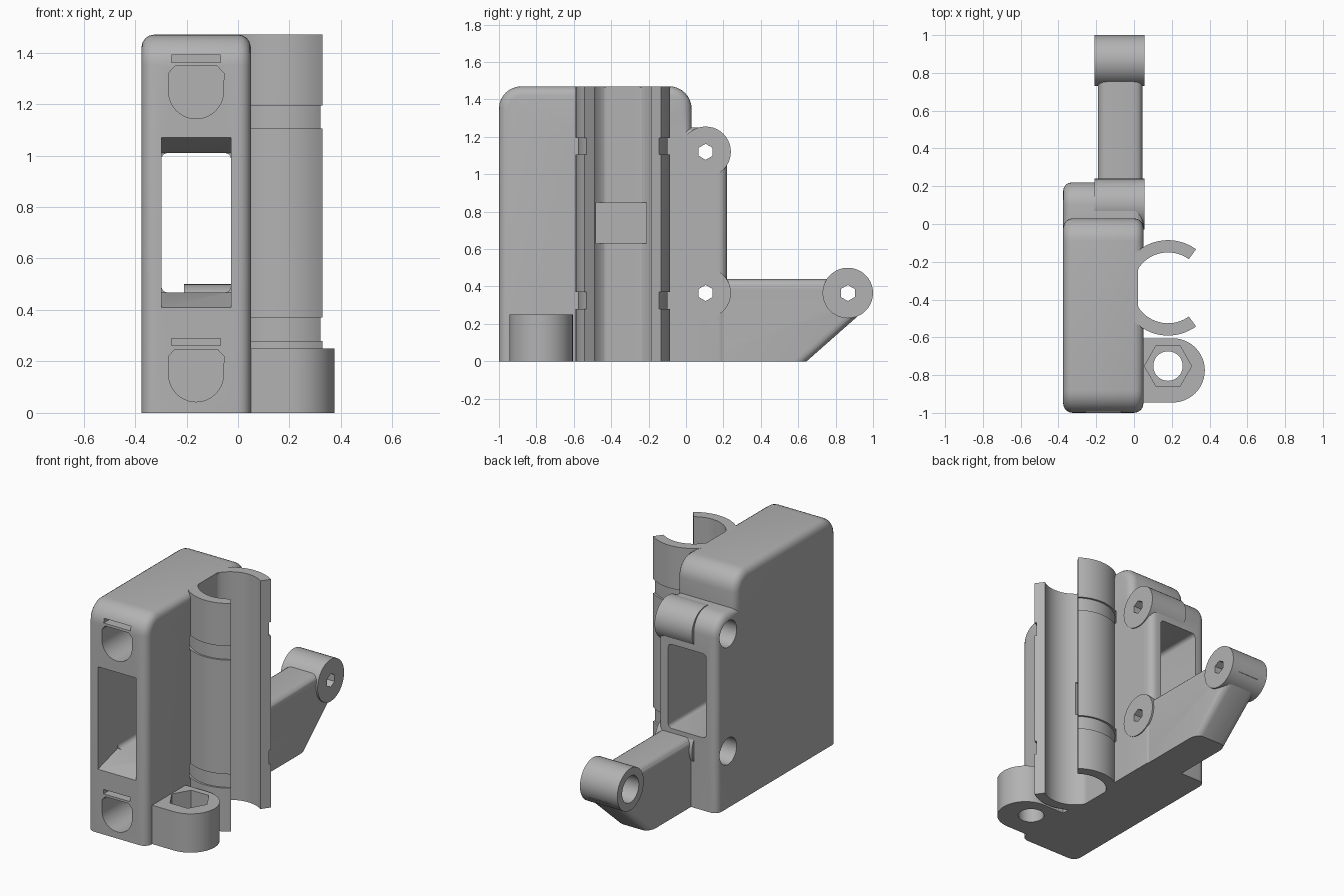
import bpy, bmesh, math
from mathutils import Vector

if "Cube" in bpy.data.objects:
    bpy.data.objects.remove(bpy.data.objects["Cube"], do_unlink=True)

GREY = (0.45, 0.45, 0.45, 1)
mat = bpy.data.materials.new("grey plastic")
mat.use_nodes = True
mat.diffuse_color = GREY
mat.node_tree.nodes["Principled BSDF"].inputs["Base Color"].default_value = GREY


def arc(cx, cy, r, start, end, n=12):
    """Points on an arc, angles in degrees."""
    angles = [math.radians(start + (end - start) * i / n) for i in range(n + 1)]
    return [(cx + r * math.cos(a), cy + r * math.sin(a)) for a in angles]


def circle(cx, cy, r, n=40, turn=0):
    return arc(cx, cy, r, turn, turn + 360, n)[:-1]


def rect(a0, a1, b0, b1):
    return [(a0, b0), (a1, b0), (a1, b1), (a0, b1)]


def rounded_rect(a0, a1, b0, b1, r):
    return (arc(a1 - r, b1 - r, r, 0, 90, 4) + arc(a0 + r, b1 - r, r, 90, 180, 4)
            + arc(a0 + r, b0 + r, r, 180, 270, 4) + arc(a1 - r, b0 + r, r, 270, 360, 4))


def prism(name, profile, axis, lo, hi, bevel=0):
    """Extrude a 2D profile along an axis; optionally round the end rims above the base."""
    place = {"x": lambda a, b, d: (d, a, b),
             "y": lambda a, b, d: (a, d, b),
             "z": lambda a, b, d: (a, b, d)}[axis]
    bm = bmesh.new()
    ends = [[bm.verts.new(place(a, b, d)) for a, b in profile] for d in (lo, hi)]
    caps = [bm.faces.new(e) for e in ends]
    n = len(profile)
    for i in range(n):
        j = (i + 1) % n
        bm.faces.new((ends[0][i], ends[0][j], ends[1][j], ends[1][i]))
    bmesh.ops.recalc_face_normals(bm, faces=bm.faces)
    if bevel:
        rim = [e for c in caps for e in c.edges if max(v.co.z for v in e.verts) > 0.001]
        bmesh.ops.bevel(bm, geom=rim, offset=bevel, segments=4, profile=0.5,
                        affect="EDGES", clamp_overlap=True)
    mesh = bpy.data.meshes.new(name)
    bm.to_mesh(mesh)
    bm.free()
    mesh.materials.append(mat)
    ob = bpy.data.objects.new(name, mesh)
    bpy.context.collection.objects.link(ob)
    return ob


def combine(targets, tool, operation="DIFFERENCE"):
    """Apply a boolean to each target, then discard the tool."""
    for ob in targets:
        mod = ob.modifiers.new("boolean", "BOOLEAN")
        mod.operation = operation
        mod.solver = "EXACT"
        mod.object = tool
        bpy.context.view_layer.update()
        graph = bpy.context.evaluated_depsgraph_get()
        mesh = bpy.data.meshes.new_from_object(ob.evaluated_get(graph))
        ob.modifiers.clear()
        ob.data = mesh
    bpy.data.objects.remove(tool, do_unlink=True)


LEFT, RIGHT = -0.375, 0.05

# Main block with the lower rear column merged into it
body = prism("body", [(-1, 0), (0.03, 0)] + arc(-0.09, 1.35, 0.12, 0, 90, 8)
             + arc(-0.88, 1.35, 0.12, 90, 180, 8), "x", LEFT, RIGHT, 0.05)
column = prism("column", [(-0.3, 0), (0.22, 0)] + arc(0.1, 1.13, 0.12, 0, 90, 8)
               + [(-0.3, 1.25)], "x", LEFT, RIGHT, 0.045)
combine([body], column, "UNION")

# Rear arm with a slanted underside
arm = prism("rear_arm", [(0.0, 0), (0.645, 0), (0.985, 0.3), (0.94, 0.44), (0.0, 0.44)],
            "x", -0.19, 0.045, 0.045)

# Hinge barrels
HINGES = {"upper_barrel": (0.105, 1.12), "lower_barrel": (0.105, 0.365),
          "arm_barrel": (0.865, 0.365)}
barrels = [prism(name, circle(y, z, 0.135), "x", -0.21, 0.056)
           for name, (y, z) in HINGES.items()]

# Open tube clip, its back flattened into the body
CX, CY = 0.18, -0.338
outer = [(max(x, 0.0), y) for x, y in arc(CX, CY, 0.2525, 54, 306, 48)]
inner = [(max(x, 0.02), y) for x, y in arc(CX, CY, 0.1875, 306, 54, 48)]
clip = prism("tube_clip", outer + inner, "z", 0, 1.47)

# Nut mount beside the front
mount = prism("nut_mount", [(0.0, -0.945)] + arc(0.205, -0.775, 0.17, -90, 90, 24)
              + [(0.0, -0.605)], "z", 0, 0.25)

# Tube bore and shallow recess in its back wall
bore = [(max(x, 0.02), y) for x, y in circle(CX, CY, 0.1875, 64)]
combine([body], prism("bore_cutter", bore, "z", -0.1, 1.6))
combine([body, clip], prism("recess_cutter", rect(-0.48, -0.21, 0.63, 0.85),
                            "x", 0.008, 0.06))

# Strap grooves around the clip
for z in (0.28, 1.105):
    ring = prism("groove_cutter", circle(CX, CY, 0.264, 64), "z", z, z + 0.09)
    combine([ring], prism("groove_core", circle(CX, CY, 0.24, 64), "z", z - 0.1, z + 0.2))
    combine([body, clip], ring)

# Window through the block, flared at the front
combine([body] + barrels[:2], prism("window_cutter",
        rounded_rect(-0.298, -0.027, 0.468, 1.01, 0.025), "y", -1.1, 0.4))
combine([body], prism("flare_cutter", [(-1.1, 0.41), (-1, 0.41), (-0.8, 0.468),
        (-0.8, 1.01), (-1, 1.07), (-1.1, 1.07)], "x", -0.298, -0.027))

# Front pockets with the narrow slots above them
for z in (0.15, 1.25):
    pocket = [(-0.27, z)] + arc(-0.163, z, 0.107, 180, 360, 20)[1:] \
        + [(-0.055, z + 0.07), (-0.08, z + 0.097), (-0.245, z + 0.097), (-0.27, z + 0.07)]
    combine([body], prism("pocket_cutter", pocket, "y", -1.1, -0.5))
    combine([body], prism("slot_cutter", rect(-0.258, -0.068, z + 0.112, z + 0.14),
                          "y", -1.1, -0.9))

# Bolt holes: round from the left, hexagonal on the right
for name, barrel in zip(HINGES, barrels):
    y, z = HINGES[name]
    parts = [body, arm, barrel]
    combine(parts, prism("bolt_cutter", circle(y, z, 0.085), "x", -0.5, -0.06))
    combine(parts, prism("hex_cutter", circle(y, z, 0.043, 6, 30), "x", -0.1, 0.2))

# Hexagonal nut pocket above a round hole
combine([mount, body], prism("nut_cutter", circle(0.18, -0.752, 0.125, 6), "z", 0.1, 0.4))
combine([mount], prism("screw_cutter", circle(0.18, -0.752, 0.078), "z", -0.1, 0.2))

# Smooth shading with crisp edges
bpy.ops.object.select_all(action="DESELECT")
for ob in [body, arm, clip, mount] + barrels:
    ob.select_set(True)
bpy.context.view_layer.objects.active = body
bpy.ops.object.shade_smooth_by_angle(angle=math.radians(30))
